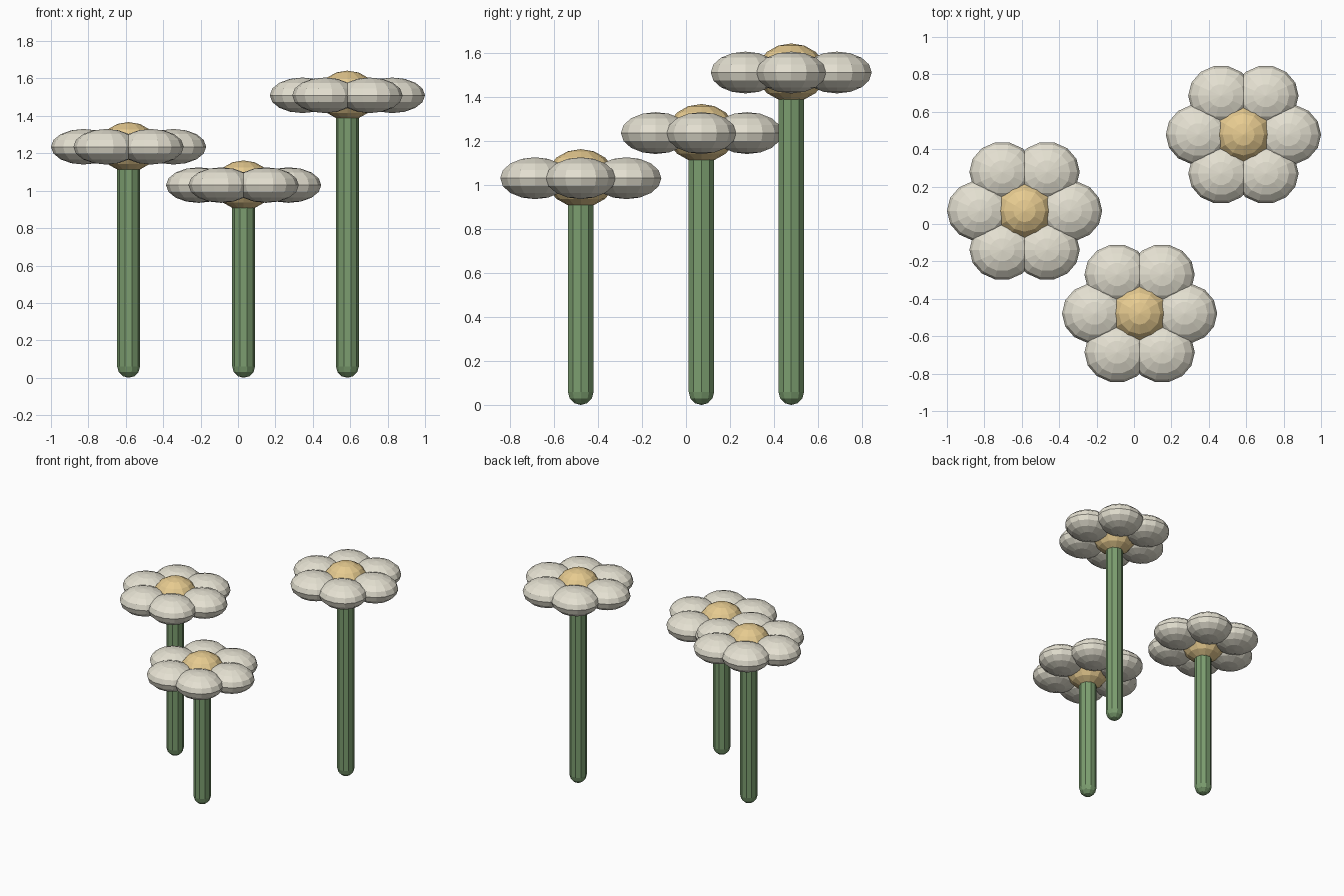
import bpy, bmesh
from math import sin, cos, pi, radians

if "Cube" in bpy.data.objects:
    bpy.data.objects.remove(bpy.data.objects["Cube"])


def material(name, rgb):
    m = bpy.data.materials.new(name)
    m.diffuse_color = (*rgb, 1)
    m.use_nodes = True
    m.node_tree.nodes["Principled BSDF"].inputs["Base Color"].default_value = m.diffuse_color
    return m


GREEN = material("stem_green", (0.20, 0.34, 0.16))
CREAM = material("petal_cream", (0.78, 0.75, 0.64))
GOLD = material("centre_gold", (0.80, 0.60, 0.28))


def finish(name, bm, mat):
    bmesh.ops.recalc_face_normals(bm, faces=bm.faces)
    mesh = bpy.data.meshes.new(name)
    bm.to_mesh(mesh)
    bm.free()
    mesh.materials.append(mat)
    obj = bpy.data.objects.new(name, mesh)
    bpy.context.collection.objects.link(obj)
    return obj


def lathe(name, profile, sides, loc, mat, sy=1.0):
    # Closed lathe: first and last profile points are poles
    bm = bmesh.new()
    x, y, z = loc
    rings = []
    for r, h in profile[1:-1]:
        rings.append([bm.verts.new((x + r * cos(2 * pi * i / sides),
                                    y + r * sy * sin(2 * pi * i / sides), z + h))
                      for i in range(sides)])
    low = bm.verts.new((x, y, z + profile[0][1]))
    high = bm.verts.new((x, y, z + profile[-1][1]))
    for i in range(sides):
        j = (i + 1) % sides
        bm.faces.new((low, rings[0][j], rings[0][i]))
        bm.faces.new((high, rings[-1][i], rings[-1][j]))
        for a, b in zip(rings, rings[1:]):
            bm.faces.new((a[i], a[j], b[j], b[i]))
    return finish(name, bm, mat)


def dome(r, h, rows):
    # Half-ellipse profile from bottom pole to top pole
    return [(r * sin(pi * k / rows), -h * cos(pi * k / rows)) for k in range(rows + 1)]


def flower(tag, x, y, z):
    # Stem with rounded ends
    r = 0.061
    cap = [(0, 0), (r * 0.5, 0.008), (r * 0.87, 0.03), (r, 0.06)]
    top = z - 0.02
    profile = cap + [(a, top - h) for a, h in reversed(cap)]
    lathe(f"stem_{tag}", profile, 10, (x, y, 0), GREEN)
    # Flower centre
    lathe(f"flower_centre_{tag}", dome(0.157, 0.132, 8), 12, (x, y, z), GOLD)
    # Six flattened petals
    for k in range(6):
        a = radians(60 * k)
        loc = (x + 0.24 * cos(a), y + 0.24 * sin(a), z)
        lathe(f"petal_{tag}_{k + 1}", dome(0.175, 0.095, 8), 14, loc, CREAM, 0.925)


flower("left", -0.585, 0.07, 1.235)
flower("front", 0.03, -0.478, 1.03)
flower("right", 0.585, 0.478, 1.51)
